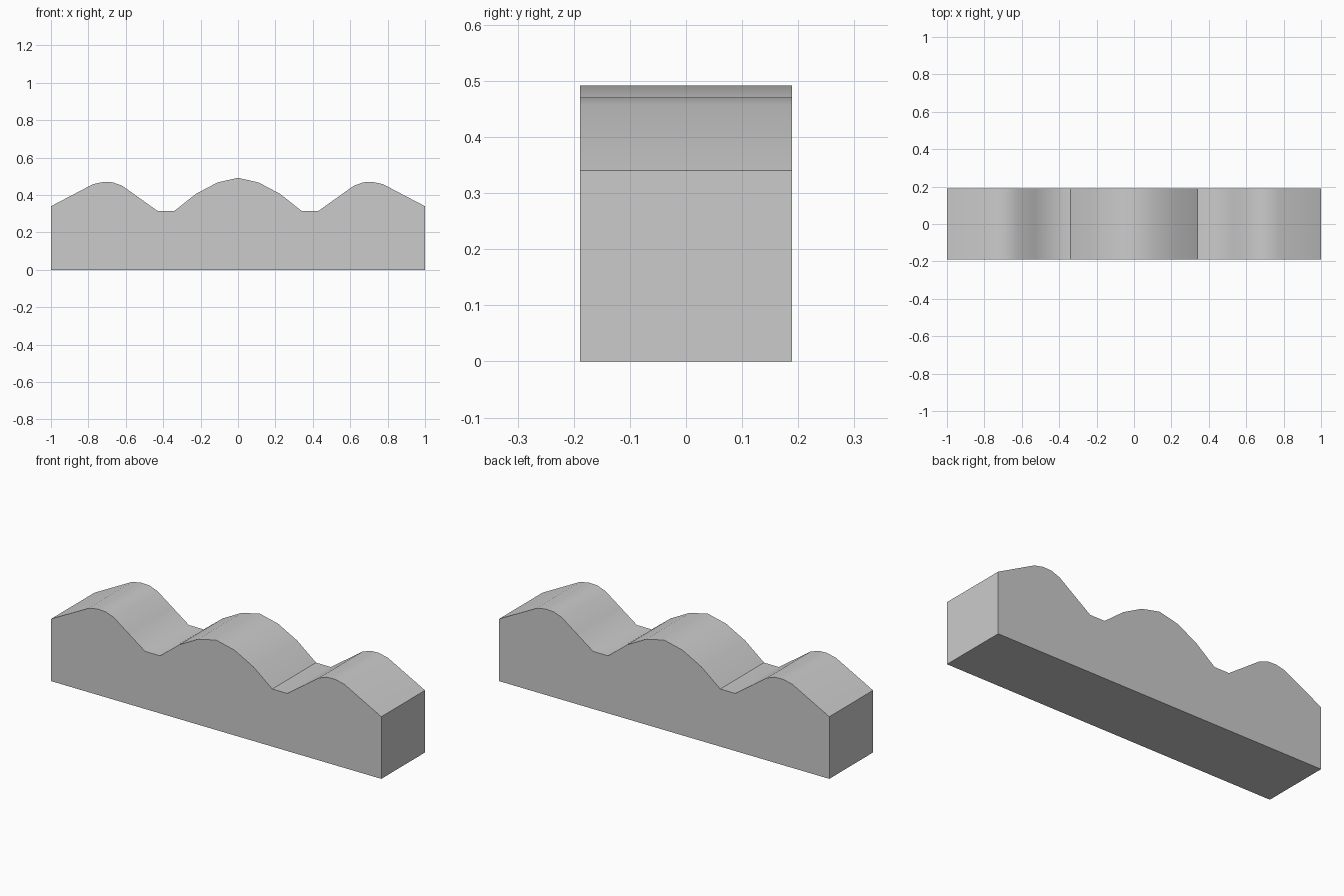
import bpy, bmesh, math
from mathutils import Vector

if "Cube" in bpy.data.objects:
    bpy.data.objects.remove(bpy.data.objects["Cube"])

HALF_DEPTH = 0.189

# Right half of the wavy top, from the middle crest outwards
half = [(0.11, 0.467), (0.225, 0.406), (0.34, 0.315), (0.43, 0.315),
        (0.53, 0.386), (0.62, 0.45), (0.67, 0.468), (0.72, 0.47),
        (0.775, 0.458), (1.0, 0.34)]
top = [(-x, z) for x, z in reversed(half)] + [(0, 0.492)] + half
profile = [(-1, 0)] + top + [(1, 0)]

# Extrude the profile along y
bm = bmesh.new()
front = bm.faces.new([bm.verts.new((x, -HALF_DEPTH, z)) for x, z in profile])
ext = bmesh.ops.extrude_face_region(bm, geom=[front], use_keep_orig=True)
verts = [g for g in ext["geom"] if isinstance(g, bmesh.types.BMVert)]
bmesh.ops.translate(bm, verts=verts, vec=Vector((0, 2 * HALF_DEPTH, 0)))
bmesh.ops.recalc_face_normals(bm, faces=bm.faces)

mesh = bpy.data.meshes.new("wavy_block")
bm.to_mesh(mesh)
bm.free()
block = bpy.data.objects.new("wavy_block", mesh)
bpy.context.collection.objects.link(block)

# Smooth waves, crisp outer edges and valley creases
bpy.context.view_layer.objects.active = block
block.select_set(True)
bpy.ops.object.shade_smooth_by_angle(angle=math.radians(36.5))
